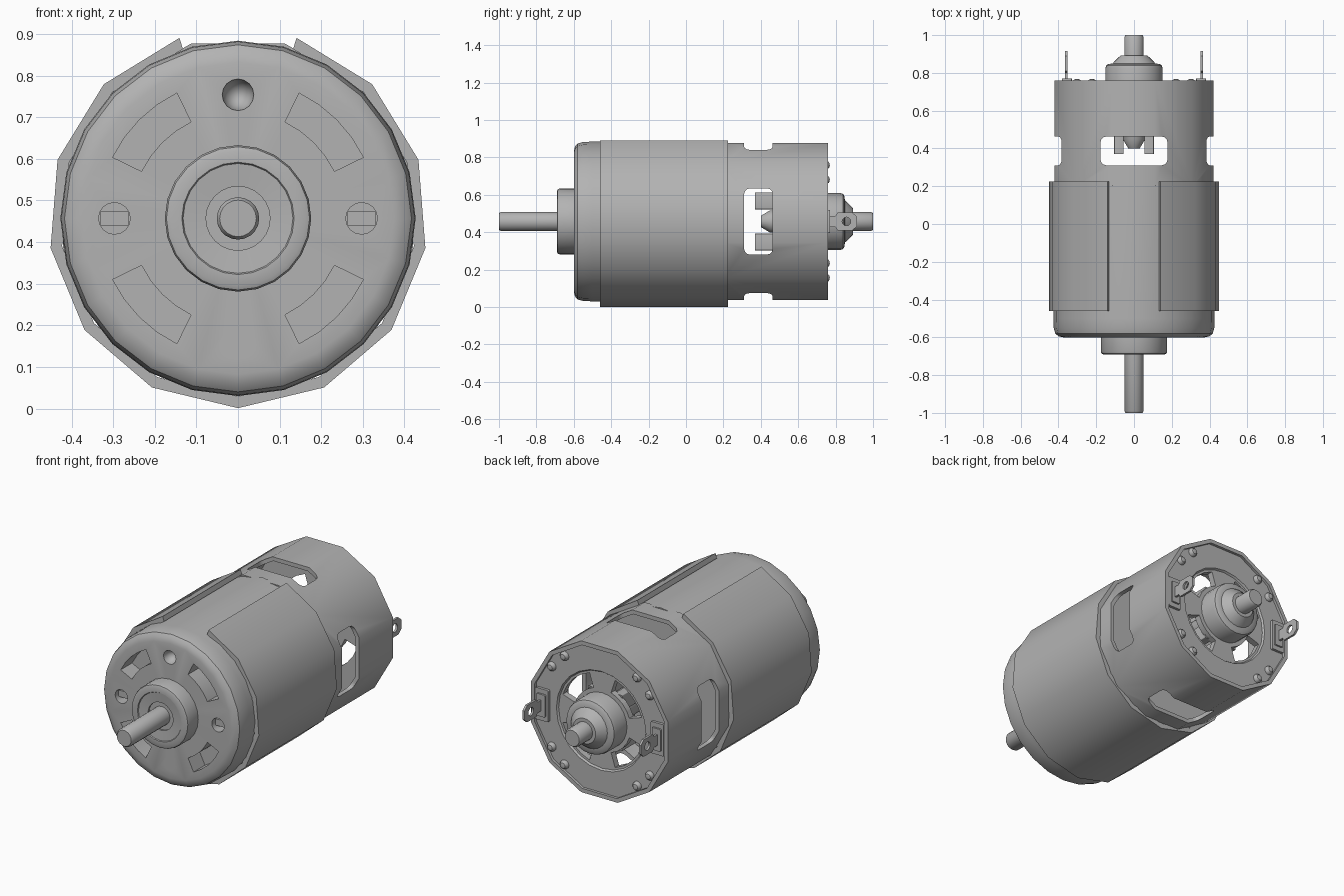
import bpy, bmesh
from math import sin, cos, pi, radians

if "Cube" in bpy.data.objects:
    bpy.data.objects.remove(bpy.data.objects["Cube"], do_unlink=True)

ZC = 0.457  # height of the motor axis, which runs along y

metal = bpy.data.materials.new("grey_metal")
metal.use_nodes = True
GREY = (0.45, 0.45, 0.45, 1)
metal.diffuse_color = GREY
metal.node_tree.nodes["Principled BSDF"].inputs["Base Color"].default_value = GREY


def finish(name, bm):
    bmesh.ops.recalc_face_normals(bm, faces=bm.faces)
    mesh = bpy.data.meshes.new(name)
    bm.to_mesh(mesh)
    bm.free()
    mesh.materials.append(metal)
    ob = bpy.data.objects.new(name, mesh)
    bpy.context.collection.objects.link(ob)
    return ob


def lathe(name, profile, n=24, phase=0.0, cx=0.0, cz=0.0, loop=False):
    """Revolve (radius, y) points about an axis parallel to y."""
    bm = bmesh.new()
    rings = []
    for r, y in profile:
        if r == 0:
            rings.append([bm.verts.new((cx, y, ZC + cz))] * n)
        else:
            angles = [phase + 2 * pi * i / n for i in range(n)]
            rings.append([bm.verts.new((cx + r * cos(a), y, ZC + cz + r * sin(a))) for a in angles])
    pairs = list(zip(rings, rings[1:]))
    if loop:
        pairs.append((rings[-1], rings[0]))
    for a, b in pairs:
        for i in range(n):
            j = (i + 1) % n
            bm.faces.new(list(dict.fromkeys([a[i], a[j], b[j], b[i]])))
    return finish(name, bm)


def prism(name, pts, lo, hi, axis="y"):
    """Extrude a 2D outline along an axis; z values are relative to the motor axis."""
    place = {"x": lambda u, v, t: (t, u, ZC + v),
             "y": lambda u, v, t: (u, t, ZC + v),
             "z": lambda u, v, t: (u, v, ZC + t)}[axis]
    bm = bmesh.new()
    a = [bm.verts.new(place(u, v, lo)) for u, v in pts]
    b = [bm.verts.new(place(u, v, hi)) for u, v in pts]
    bm.faces.new(a)
    bm.faces.new(b[::-1])
    for i in range(len(pts)):
        j = (i + 1) % len(pts)
        bm.faces.new((a[i], b[i], b[j], a[j]))
    return finish(name, bm)


def polar(r, deg):
    return (r * cos(radians(deg)), r * sin(radians(deg)))


def sector(r0, r1, mid, half):
    steps = [mid + half * k / 2 for k in (-2, -1, 0, 1, 2)]
    return [polar(r0, d) for d in steps] + [polar(r1, d) for d in steps[::-1]]


def rounded(cu, cv, hu, hv, r):
    pts = []
    for q, (su, sv) in enumerate([(1, 1), (-1, 1), (-1, -1), (1, -1)]):
        for k in range(4):
            du, dv = polar(r, 90 * q + 30 * k)
            pts.append((cu + su * (hu - r) + du, cv + sv * (hv - r) + dv))
    return pts


def cut(ob, cutters):
    bpy.context.view_layer.objects.active = ob
    for c in cutters:
        m = ob.modifiers.new("cut", "BOOLEAN")
        m.operation, m.solver, m.object = "DIFFERENCE", "EXACT", c
        bpy.ops.object.modifier_apply(modifier=m.name)
        bpy.data.objects.remove(c, do_unlink=True)


DIAGONALS = (45, 135, 225, 315)

# Front housing with rounded rim, slots, dimples and screw holes
body = lathe("front_housing", [(0, -0.6), (0.375, -0.6), (0.4, -0.594), (0.417, -0.58),
                               (0.425, -0.55), (0.427, -0.5), (0.427, 0.22), (0, 0.22)], 24)
cutters = [prism("slot_cutter", sector(0.258, 0.335, d, 19), -0.7, -0.5) for d in DIAGONALS]
for s in (-1, 1):
    ball = [(0.038 * sin(pi * k / 8), -0.6 - 0.05 * cos(pi * k / 8)) for k in range(1, 8)]
    cutters.append(lathe("dimple_cutter", [(0, -0.65)] + ball + [(0, -0.55)], 16, cz=0.297 * s))
    cutters.append(lathe("screw_cutter", [(0, -0.7), (0.038, -0.7), (0.038, -0.54), (0, -0.54)],
                         16, cx=0.297 * s))
cut(body, cutters)
for s in (-1, 1):
    prism("screw_bar", rounded(0.297 * s, 0, 0.034, 0.018, 0.005), -0.575, -0.53)

# Magnetic sleeve wrapped round the housing, open at the top
sleeve = [polar(0.456, -90 + 27 * k) for k in range(-6, 7)]
sleeve += [polar(0.428, -90 + 27 * k) for k in range(6, -7, -1)]
prism("wrap_sleeve", sleeve, -0.46, 0.225)

# Rear shell with four rounded windows
shell = lathe("rear_shell", [(0.435, 0.2), (0.435, 0.76), (0.412, 0.76), (0.412, 0.2)],
              12, pi / 12, loop=True)
cutters = []
for lo, hi in ((0.25, 0.6), (-0.6, -0.25)):
    cutters.append(prism("window_cutter", rounded(0, 0.387, 0.177, 0.076, 0.03), lo, hi, "z"))
    cutters.append(prism("window_cutter", rounded(0.387, 0, 0.076, 0.177, 0.03), lo, hi, "x"))
cut(shell, cutters)

# Rear end plate with vent slots
plate = lathe("rear_plate", [(0, 0.7), (0.414, 0.7), (0.414, 0.745), (0.275, 0.745),
                             (0.268, 0.735), (0, 0.735)], 24, pi / 12)
cut(plate, [prism("vent_cutter", sector(0.175, 0.255, d, 27), 0.6, 0.9) for d in DIAGONALS])

# Rivets in pairs round the end plate
for d in DIAGONALS:
    for off in (-8.5, 8.5):
        x, z = polar(0.375, d + off)
        lathe("rivet", [(0, 0.74), (0.026, 0.74), (0.024, 0.754), (0.015, 0.765), (0, 0.769)],
              12, cx=x, cz=z)

# Bearing housings and shaft ends
lathe("rear_bearing", [(0, 0.4), (0.03, 0.4), (0.06, 0.45), (0.06, 0.7), (0.152, 0.7),
                       (0.152, 0.825), (0.147, 0.84), (0.135, 0.847), (0.112, 0.85),
                       (0.105, 0.86), (0.07, 0.893), (0, 0.893)], 24)
lathe("front_bearing", [(0, -0.67), (0.077, -0.67), (0.077, -0.68), (0.132, -0.685),
                        (0.135, -0.69), (0.162, -0.69), (0.172, -0.686), (0.176, -0.675),
                        (0.176, -0.59), (0, -0.59)], 24)
lathe("front_shaft", [(0, -1), (0.044, -1), (0.051, -0.99), (0.051, -0.6), (0, -0.6)], 20)
lathe("rear_shaft", [(0, 0.85), (0.051, 0.85), (0.051, 0.99), (0.044, 1), (0, 1)], 20)

# Brush holders inside the windows
for sx in (-1, 1):
    for sz in (-1, 1):
        prism("brush_holder", rounded(0.08 * sx, 0.11 * sz, 0.025, 0.045, 0.004), 0.37, 0.71)

# Terminals with stepped bases
for s in (-1, 1):
    prism("terminal_base", rounded(0.355 * s, 0, 0.04, 0.088, 0.006), 0.735, 0.76)
    prism("terminal_step", rounded(0.355 * s, 0, 0.026, 0.062, 0.005), 0.755, 0.77)
    x = 0.358 * s
    half = [(0.75, 0.03), (0.8, 0.03), (0.81, 0.047), (0.89, 0.047), (0.915, 0.025)]
    tab = prism("terminal_tab", half + [(y, -z) for y, z in half[::-1]], x - 0.006, x + 0.006, "x")
    hole = [(0.858 + u, v) for u, v in (polar(0.023, 30 * k) for k in range(12))]
    cut(tab, [prism("hole_cutter", hole, x - 0.1, x + 0.1, "x")])

# Smooth shading with sharp edges kept
bpy.ops.object.select_all(action="DESELECT")
for ob in bpy.context.scene.objects:
    if ob.type == "MESH" and ob.data.materials and ob.data.materials[0] == metal:
        ob.select_set(True)
        bpy.context.view_layer.objects.active = ob
bpy.ops.object.shade_smooth_by_angle(angle=radians(35))
